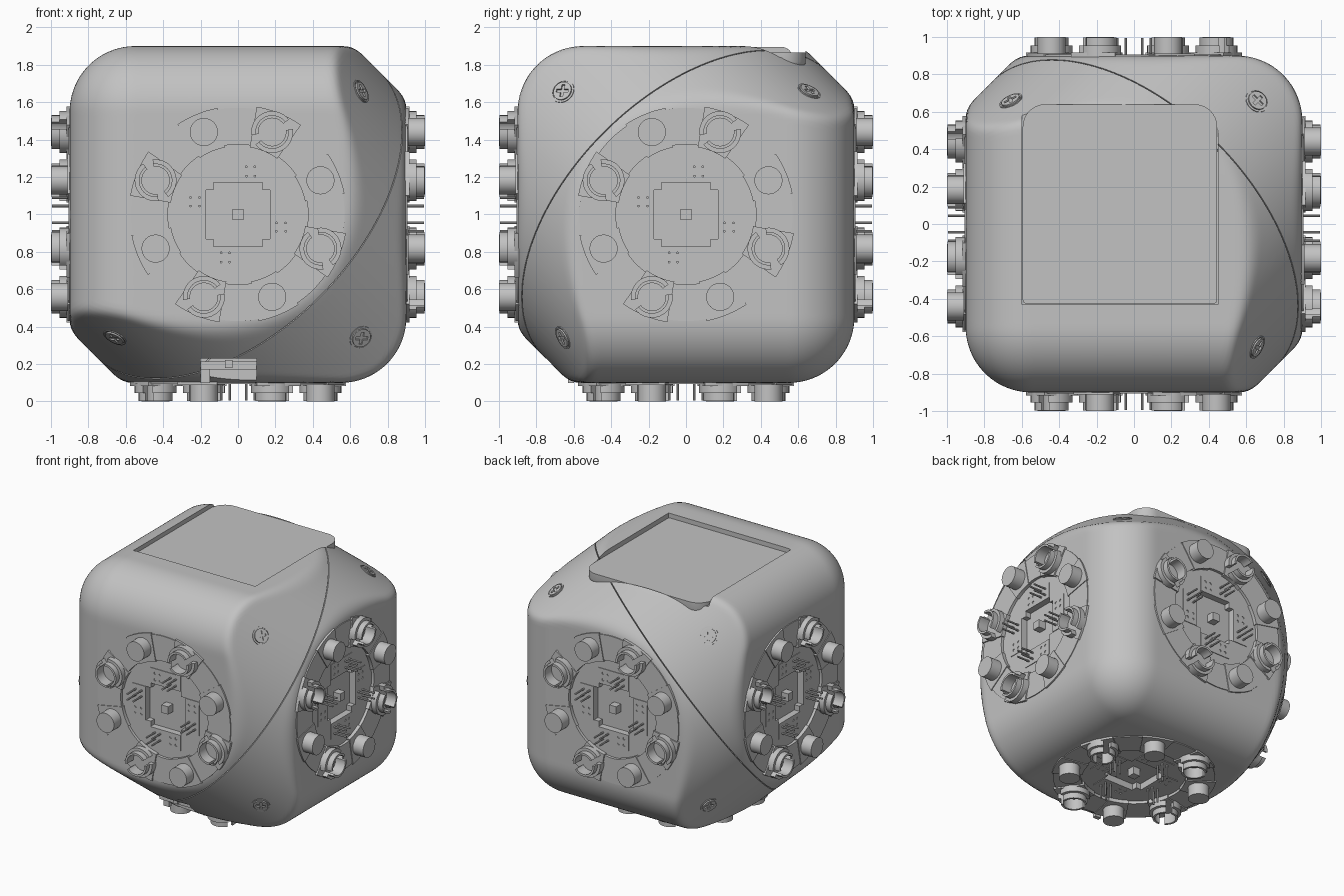
import bpy, bmesh
from math import pi, cos, sin, radians
from mathutils import Vector, Matrix

if "Cube" in bpy.data.objects:
    bpy.data.objects.remove(bpy.data.objects["Cube"], do_unlink=True)

GREY = (0.54, 0.54, 0.54, 1)
mat = bpy.data.materials.new("light_grey")
mat.use_nodes = True
mat.diffuse_color = GREY
mat.node_tree.nodes["Principled BSDF"].inputs["Base Color"].default_value = GREY

CENTRE = Vector((0, 0, 1))
AXIS = Vector((-1, -1, 1)).normalized()   # body diagonal the shell is turned about
HALF, ROUND, TURN, BLEND = 0.9, 0.35, 1.075, 0.03


# ---------- helpers ----------
def finish(mesh):
    mesh.materials.clear()
    mesh.materials.append(mat)
    for p in mesh.polygons:
        p.use_smooth = True
        p.material_index = 0
    mesh.set_sharp_from_angle(angle=radians(30))


def make(name, bm):
    bmesh.ops.recalc_face_normals(bm, faces=bm.faces)
    mesh = bpy.data.meshes.new(name)
    bm.to_mesh(mesh)
    bm.free()
    finish(mesh)
    ob = bpy.data.objects.new(name, mesh)
    bpy.context.scene.collection.objects.link(ob)
    return ob


def cut(ob, cutter):
    """Subtract the cutter, keep the result as plain mesh, drop the cutter."""
    mod = ob.modifiers.new("cut", 'BOOLEAN')
    mod.operation, mod.solver, mod.object = 'DIFFERENCE', 'EXACT', cutter
    dg = bpy.context.evaluated_depsgraph_get()
    mesh = bpy.data.meshes.new_from_object(ob.evaluated_get(dg))
    ob.modifiers.clear()
    ob.data = mesh
    finish(mesh)
    bpy.data.objects.remove(cutter)


def cut_box(ob, lo, hi, rot=0):
    bm = bmesh.new()
    box(bm, lo, hi, rot)
    cut(ob, make("box_cutter", bm))


def box(bm, lo, hi, rot=0):
    lo, hi = Vector(lo), Vector(hi)
    m = Matrix.Rotation(rot, 4, 'Z') @ Matrix.Translation((lo + hi) / 2) @ Matrix.Diagonal((*(hi - lo), 1))
    bmesh.ops.create_cube(bm, size=1, matrix=m)


def cyl(bm, x, y, z0, z1, r, segs=32, m=Matrix()):
    bmesh.ops.create_cone(bm, cap_ends=True, segments=segs, radius1=r, radius2=r, depth=z1 - z0,
                          matrix=m @ Matrix.Translation((x, y, (z0 + z1) / 2)))


def sector(bm, c, r0, r1, a0, a1, z0, z1, n=8):
    """Ring segment around c; a full turn closes on itself."""
    full = a1 - a0 > 2 * pi - 0.01
    rows = []
    for i in range(n if full else n + 1):
        a = a0 + (a1 - a0) * i / n
        rows.append([bm.verts.new((c[0] + r * cos(a), c[1] + r * sin(a), z))
                     for r, z in ((r0, z0), (r1, z0), (r1, z1), (r0, z1))])
    for i in range(n):
        p, q = rows[i], rows[(i + 1) % len(rows)]
        for k in range(4):
            j = (k + 1) % 4
            bm.faces.new((p[k], p[j], q[j], q[k]))
    if not full:
        bm.faces.new(rows[0])
        bm.faces.new(rows[-1])


# ---------- shell: rounded cube blended with a turned cylinder ----------
def shell_distance(p):
    q = [abs(v) - (HALF - ROUND) for v in p]
    a = Vector([max(v, 0) for v in q]).length + min(max(q), 0) - ROUND
    b = (p - AXIS * p.dot(AXIS)).length - TURN
    h = max(BLEND - abs(a - b), 0) / BLEND
    return max(a, b) + h * h * BLEND / 4


def shell_half(name, side):
    bm = bmesh.new()
    bmesh.ops.create_cube(bm, size=2)
    bmesh.ops.subdivide_edges(bm, edges=bm.edges[:], cuts=63, use_grid_fill=True)
    for v in bm.verts:
        d = v.co.normalized()
        lo, hi = 0.5, 1.6
        for _ in range(15):
            mid = (lo + hi) / 2
            lo, hi = (mid, hi) if shell_distance(d * mid) < 0 else (lo, mid)
        v.co = d * lo
    # split along the seam and cap the opening
    geom = bm.verts[:] + bm.edges[:] + bm.faces[:]
    res = bmesh.ops.bisect_plane(bm, geom=geom, dist=1e-5, plane_co=AXIS * side * 0.003,
                                 plane_no=AXIS * side, clear_inner=True)
    edges = [e for e in res["geom_cut"] if isinstance(e, bmesh.types.BMEdge) and e.is_boundary]
    bmesh.ops.edgeloop_fill(bm, edges=edges)
    bmesh.ops.translate(bm, verts=bm.verts, vec=CENTRE)
    return make(name, bm)


FACES = {"front": Matrix.Rotation(pi / 2, 4, 'X'), "bottom": Matrix.Rotation(pi, 4, 'X')}
for i, side in enumerate(("left", "back", "right")):
    FACES[side] = Matrix.Rotation((i + 1) * pi / 2, 4, 'Z') @ FACES["front"]
FACES = {k: Matrix.Translation(CENTRE) @ m @ Matrix.Translation((0, 0, HALF)) for k, m in FACES.items()}

for name, side in (("upper_shell", 1), ("lower_shell", -1)):
    bm = bmesh.new()
    for m in FACES.values():
        cyl(bm, 0, 0, -0.06, 0.15, 0.38, 64, m)
    box(bm, (-0.6, -0.43, 1.84), (0.45, 0.64, 2.1))       # screen recess
    box(bm, (-0.2, -1.1, -0.1), (0.1, -0.62, 0.23))       # port notch
    cut(shell_half(name, side), make("shell_cutter", bm))

# ---------- top screen plate, rounder at the back corners and underneath ----------
bm = bmesh.new()
box(bm, (-0.595, -0.425, 1.77), (0.445, 0.64, 1.867))
for back, r in ((True, 0.12), (False, 0.02)):
    es = [e for e in bm.edges if abs(e.verts[0].co.z - e.verts[1].co.z) > 0.05
          and (e.verts[0].co.y > 0.6 if back else e.verts[0].co.y < -0.42)]
    bmesh.ops.bevel(bm, geom=es, offset=r, segments=8, affect='EDGES', profile=0.5)
es = [e for e in bm.edges if max(v.co.z for v in e.verts) < 1.78]
bmesh.ops.bevel(bm, geom=es, offset=0.045, segments=4, affect='EDGES', profile=0.5)
make("screen_plate", bm)

# ---------- port in the lower front edge ----------
bm = bmesh.new()
box(bm, (-0.2, -0.68, 0.17), (0.1, -0.6, 0.215))
box(bm, (-0.2, -0.63, 0.1), (-0.15, -0.6, 0.17))
box(bm, (-0.07, -0.7, 0.18), (-0.03, -0.6, 0.222))
make("port", bm)

# ---------- connector face ----------
# board with a cross-shaped well, four header blocks and drilled holes
bm = bmesh.new()
cyl(bm, 0, 0, -0.08, -0.015, 0.376, 64)
board = make("front_board", bm)
for a in (0, pi / 2):
    cut_box(board, (-0.13, -0.17, -0.06), (0.13, 0.17, 0.1), a)

headers, drill, pins = bmesh.new(), bmesh.new(), bmesh.new()
for k in range(4):
    a = k * pi / 2
    box(headers, (-0.13, 0.17, -0.06), (0.13, 0.29, -0.01), a)
    for x in (0.045, 0.09):
        for y in (0.205, 0.255):
            p = Matrix.Rotation(a, 3, 'Z') @ Vector((-x, y, 0))
            cyl(drill, p.x, p.y, -0.04, 0.05, 0.01, 8)
            p = Matrix.Rotation(a, 3, 'Z') @ Vector((x, y, 0))
            cyl(pins, p.x, p.y, -0.02, 0.095, 0.007, 8)
box(pins, (-0.03, -0.03, -0.07), (0.03, 0.03, 0.0))
headers = make("front_headers", headers)
cut(headers, make("drill_cutter", drill))
pins = make("front_pins", pins)

# ring flush with the face, round posts and split sockets
bm = bmesh.new()
sector(bm, (0, 0), 0.375, 0.57, 0, 2 * pi, -0.05, 0.006, 96)
for k in range(8):
    a = radians(22.5 + 45 * k)
    c = (0.477 * cos(a), 0.477 * sin(a))
    if k % 2 == 0:
        cyl(bm, *c, 0, 0.1, 0.075)
        sector(bm, (0, 0), 0.365, 0.58, a - 0.2, a + 0.2, -0.03, 0.012)
    else:
        for start in (a - pi / 4 + 0.25, a + 3 * pi / 4 + 0.25):
            end = start + pi - 0.5
            sector(bm, c, 0.076, 0.112, start, end, 0, 0.055, 14)
            sector(bm, c, 0.074, 0.09, start, end, 0, 0.098, 14)
        sector(bm, (0, 0), 0.365, 0.585, a - 0.22, a + 0.22, -0.03, 0.016)
ring = make("front_connector_ring", bm)

for side, m in FACES.items():
    for ob, part in ((board, "board"), (headers, "headers"), (pins, "pins"), (ring, "connector_ring")):
        if side != "front":
            ob = bpy.data.objects.new(side + "_" + part, ob.data)
            bpy.context.scene.collection.objects.link(ob)
        ob.matrix_world = m

# ---------- cross-slot screws around the seam ----------
bm = bmesh.new()
cyl(bm, 0, 0, -0.03, 0.009, 0.052)
screw = make("screw", bm)
for a in (0, pi / 2):
    cut_box(screw, (-0.035, -0.009, -0.002), (0.035, 0.009, 0.05), a)
bm = bmesh.new()
sector(bm, (0, 0), 0.058, 0.066, 0, 2 * pi, -0.03, 0.004, 32)
rim = make("screw_rim", bm)

n = 0
for x in (-1, 1):
    for y in (-1, 1):
        for z in (-1, 1):
            v = Vector((x, y, z))
            out = v - AXIS * v.dot(AXIS)
            if out.length < 0.1:
                continue
            m = Matrix.Translation(CENTRE + v * (TURN / out.length)) @ out.to_track_quat('Z', 'Y').to_matrix().to_4x4()
            n += 1
            for ob, part in ((screw, "screw"), (rim, "screw_rim")):
                if n > 1:
                    ob = bpy.data.objects.new(part + "_" + str(n), ob.data)
                    bpy.context.scene.collection.objects.link(ob)
                ob.matrix_world = m
